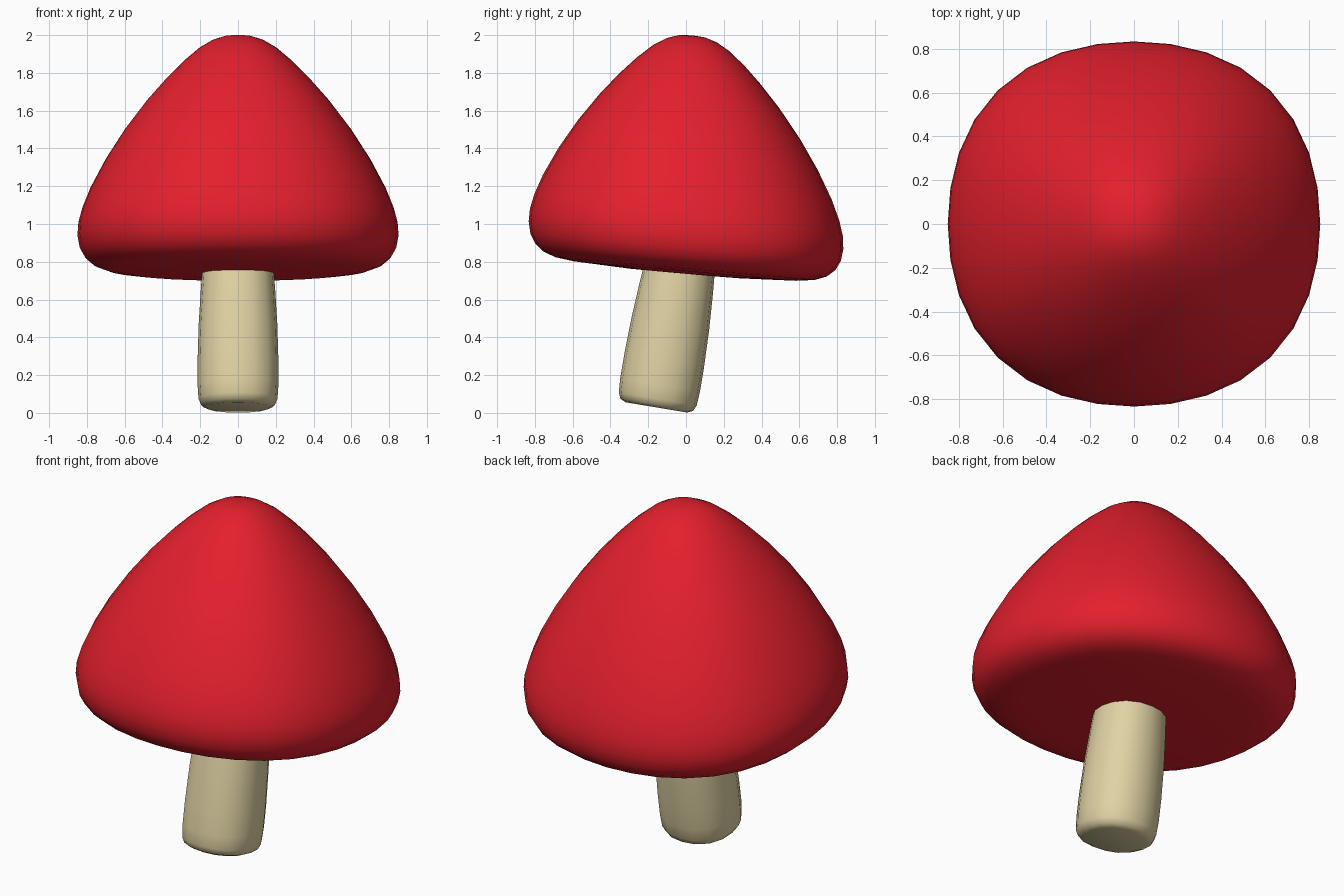
import bpy, bmesh
from math import sin, cos, pi, radians
from mathutils import Matrix

if "Cube" in bpy.data.objects:
    bpy.data.objects.remove(bpy.data.objects["Cube"])


def lathe(name, profile, sides, square, color, transform):
    """Spin (radius, height) points around z; 'square' pushes the diagonals outwards."""
    bm = bmesh.new()
    rings = []
    for r, z in profile:
        if r == 0:
            rings.append([bm.verts.new((0, 0, z))])
            continue
        ring = []
        for i in range(sides):
            t = 2 * pi * i / sides
            q = r * (1 + square * (1 - cos(4 * t)) / 2)
            ring.append(bm.verts.new((q * cos(t), q * sin(t), z)))
        rings.append(ring)
    for a, b in zip(rings, rings[1:]):
        for i in range(sides):
            j = (i + 1) % sides
            if len(a) == 1:
                bm.faces.new((a[0], b[j], b[i]))
            elif len(b) == 1:
                bm.faces.new((a[i], a[j], b[0]))
            else:
                bm.faces.new((a[i], a[j], b[j], b[i]))
    bm.transform(transform)
    bmesh.ops.recalc_face_normals(bm, faces=bm.faces[:])
    for f in bm.faces:
        f.smooth = True
    mesh = bpy.data.meshes.new(name)
    bm.to_mesh(mesh)
    bm.free()
    mat = bpy.data.materials.new(name + "_color")
    mat.diffuse_color = color
    mat.use_nodes = True
    mat.node_tree.nodes["Principled BSDF"].inputs["Base Color"].default_value = mat.diffuse_color
    mesh.materials.append(mat)
    obj = bpy.data.objects.new(name, mesh)
    bpy.context.collection.objects.link(obj)
    return obj


# Cap: rounded, slightly squarish cone, lower at the back, apex leaning slightly back
cap_profile = [(0, 0.735), (0.3, 0.738), (0.6, 0.751), (0.7, 0.764), (0.765, 0.788),
               (0.81, 0.825), (0.838, 0.875), (0.85, 0.94), (0.845, 1.01), (0.823, 1.09),
               (0.78, 1.195), (0.7, 1.345), (0.598, 1.503), (0.482, 1.655),
               (0.38, 1.77), (0.29, 1.86), (0.205, 1.932), (0.135, 1.973),
               (0.07, 1.994), (0, 1.999)]
lean = 0.03
cap_shape = Matrix(((1, 0, 0, 0),
                    (0, 0.98, lean, -lean * 0.94),
                    (0, -0.086, 1, 0),
                    (0, 0, 0, 1)))
lathe("cap", cap_profile, 32, 0.035, (0.77, 0.014, 0.026, 1), cap_shape)

# Stem: slightly tapered post with a rounded foot, tilted backwards
stem_profile = [(0, 0), (0.165, 0.0), (0.195, 0.014), (0.209, 0.045), (0.214, 0.12),
                (0.214, 0.25), (0.208, 0.45), (0.197, 0.63), (0.187, 0.76),
                (0.18, 0.82), (0, 0.82)]
stem_pose = Matrix.Translation((0, -0.157, 0.029)) @ Matrix.Rotation(radians(-9.5), 4, 'X')
lathe("stem", stem_profile, 16, 0.04, (0.75, 0.65, 0.37, 1), stem_pose)
